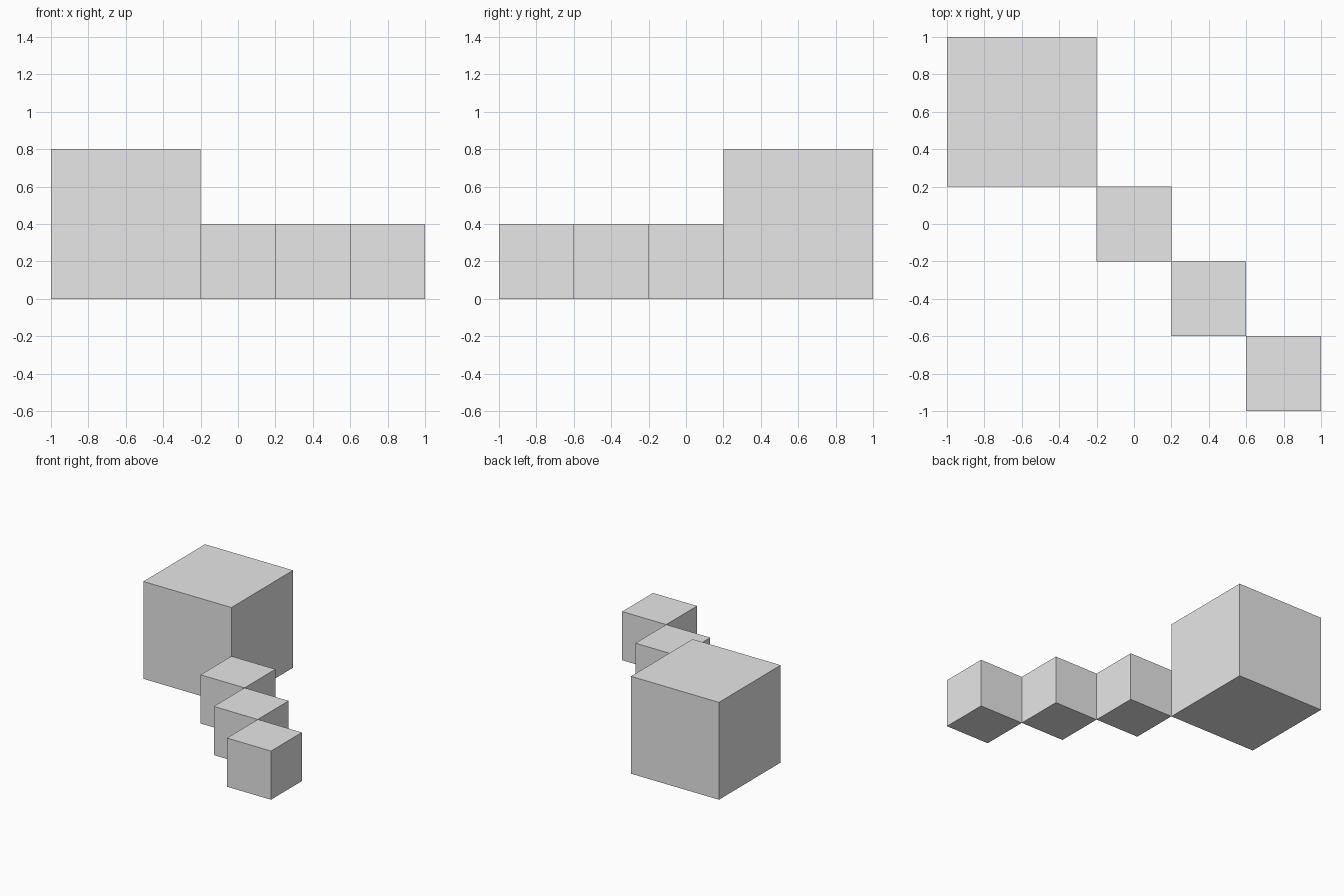
import bpy

# Remove the default cube
default = bpy.data.objects.get("Cube")
if default:
    bpy.data.objects.remove(default, do_unlink=True)

# Single plain grey material
GREY = (0.8, 0.8, 0.8, 1.0)
grey = bpy.data.materials.new("light_grey")
grey.use_nodes = True
grey.diffuse_color = GREY
for node in grey.node_tree.nodes:
    if node.type == "BSDF_PRINCIPLED":
        node.inputs["Base Color"].default_value = GREY


def add_block(name, x, y, size):
    """Cube of the given size standing on the ground."""
    bpy.ops.mesh.primitive_cube_add(size=size, location=(x, y, size / 2))
    block = bpy.context.object
    block.name = name
    block.data.materials.append(grey)


# Large block at the back right
add_block("large_block", -0.6, 0.6, 0.8)

# Diagonal row of small blocks, touching corner to corner
SMALL = 0.4
for i in range(3):
    add_block(f"small_block_{i + 1}", i * SMALL, -i * SMALL, SMALL)
